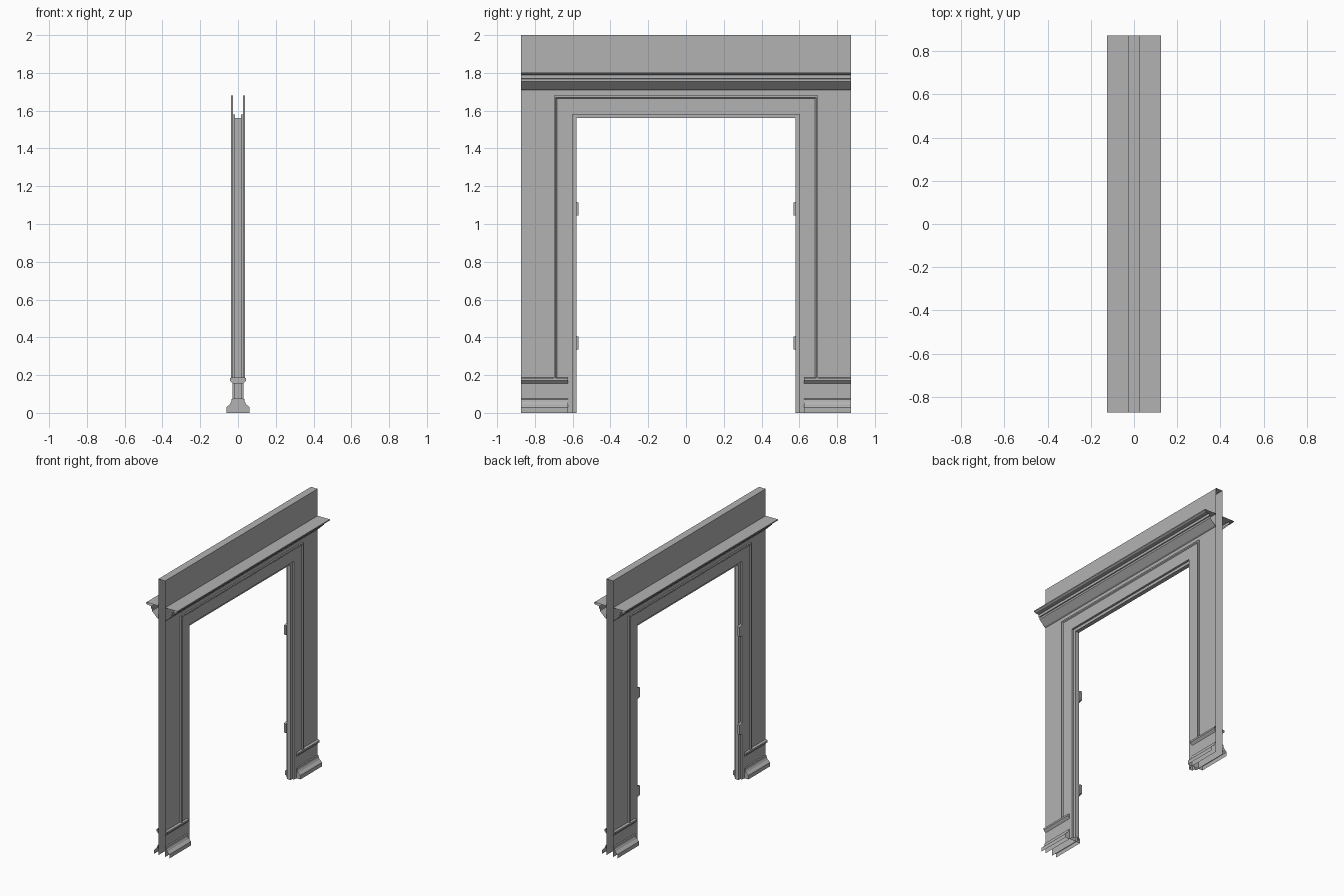
import bpy, bmesh

cube = bpy.data.objects.get("Cube")
if cube:
    bpy.data.objects.remove(cube, do_unlink=True)

HALF_LEN = 0.873      # half length of the wall
WALL_X = 0.027        # half thickness of the wall
OPEN_Y, OPEN_Z = 0.60, 1.58

paint = bpy.data.materials.new("grey_paint")
paint.use_nodes = True
grey = (0.45, 0.45, 0.45, 1)
paint.diffuse_color = grey
paint.node_tree.nodes["Principled BSDF"].inputs["Base Color"].default_value = grey


def build(name, verts, faces, mirror_x=True, mirror_y=False):
    """Make one half or quarter of a part, facing outward, and mirror it."""
    bm = bmesh.new()
    vs = [bm.verts.new(v) for v in verts]
    for f in faces:
        bm.faces.new([vs[i] for i in f])
    bm.normal_update()
    if sum(f.normal.x * f.calc_area() for f in bm.faces) < 0:
        bmesh.ops.reverse_faces(bm, faces=bm.faces[:])
    mesh = bpy.data.meshes.new(name)
    bm.to_mesh(mesh)
    bm.free()
    mesh.materials.append(paint)
    obj = bpy.data.objects.new(name, mesh)
    bpy.context.collection.objects.link(obj)
    mod = obj.modifiers.new("mirror", 'MIRROR')
    mod.use_axis = (mirror_x, mirror_y, False)
    mod.merge_threshold = 0.0001
    return obj


def strip_faces(rows, n):
    return [(r * n + i, r * n + i + 1, (r + 1) * n + i + 1, (r + 1) * n + i)
            for r in range(rows - 1) for i in range(n - 1)]


def moulding(name, profile, y0, y1, mirror_y=False, cap=False):
    """Run an (x, z) profile along y; the outer ends stay open."""
    n = len(profile)
    verts = [(x, y, z) for y in (y0, y1) for x, z in profile]
    faces = strip_faces(2, n)
    if cap:
        verts += [(0, y0, profile[-1][1]), (0, y0, profile[0][1])]
        faces.append(tuple(range(n - 1, -1, -1)) + (2 * n + 1, 2 * n))
    return build(name, verts, faces, mirror_y=mirror_y)


def surround(name, profile, bottom):
    """Sweep an (offset, x) profile up, across and down the opening."""
    verts = []
    for side, top in ((-1, 0), (-1, 1), (1, 1), (1, 0)):
        for d, x in profile:
            verts.append((x, side * (OPEN_Y + d), OPEN_Z + d if top else bottom))
    return build(name, verts, strip_faces(4, len(profile)))


# Wall faces around the doorway, and the narrow top
outline = [(-HALF_LEN, 0), (-OPEN_Y, 0), (-OPEN_Y, OPEN_Z), (OPEN_Y, OPEN_Z),
           (OPEN_Y, 0), (HALF_LEN, 0), (HALF_LEN, 2), (-HALF_LEN, 2)]
build("wall", [(WALL_X, y, z) for y, z in outline], [tuple(range(8))])
build("wall_top", [(x, y, 2) for x, y in ((-WALL_X, -HALF_LEN), (WALL_X, -HALF_LEN),
                                          (WALL_X, HALF_LEN), (-WALL_X, HALF_LEN))],
      [(0, 1, 2, 3)], mirror_x=False)

# Casing with a raised outer bead, stopping on the rail
surround("door_casing", [(0.10, WALL_X), (0.10, 0.037), (0.09, 0.037),
                         (0.084, 0.030), (0.025, 0.030)], 0.185)
# Inner casing, jamb and door stop, down to the floor
surround("door_jamb", [(0.025, 0.030), (0, 0.030), (0, 0.015),
                       (-0.02, 0.015), (-0.02, 0)], 0)

# Cornice shelf above the doorway
moulding("cornice", [(WALL_X, 1.71), (0.037, 1.715), (0.078, 1.755), (0.078, 1.768),
                     (0.085, 1.77), (0.085, 1.788), (0.115, 1.79), (0.124, 1.797),
                     (0.124, 1.805), (WALL_X, 1.805)], -HALF_LEN, HALF_LEN)

# Low rail and skirting on each side of the doorway
moulding("low_rail", [(WALL_X, 0.155), (0.043, 0.172), (0.043, 0.184), (WALL_X, 0.188)],
         0.625, HALF_LEN, True, True)
moulding("skirting", [(0.062, 0), (0.062, 0.028), (0.054, 0.036), (0.044, 0.044),
                      (0.036, 0.058), (0.034, 0.072), (WALL_X, 0.075)],
         0.625, HALF_LEN, True, True)

# Hinges on the rear rebate of both jambs
for label, z in (("upper", 1.08), ("lower", 0.37)):
    bpy.ops.mesh.primitive_cube_add(size=1, location=(0, 0, 0))
    hinge = bpy.context.object
    hinge.name = label + "_hinges"
    for v in hinge.data.vertices:
        inner = v.co.y < 0
        v.co.x = -0.022 + v.co.x * 0.014
        v.co.z = z + v.co.z * (0.066 if inner else 0.084)
        v.co.y = 0.568 if inner else OPEN_Y
    hinge.data.materials.append(paint)
    hinge.modifiers.new("mirror", 'MIRROR').use_axis = (False, True, False)
